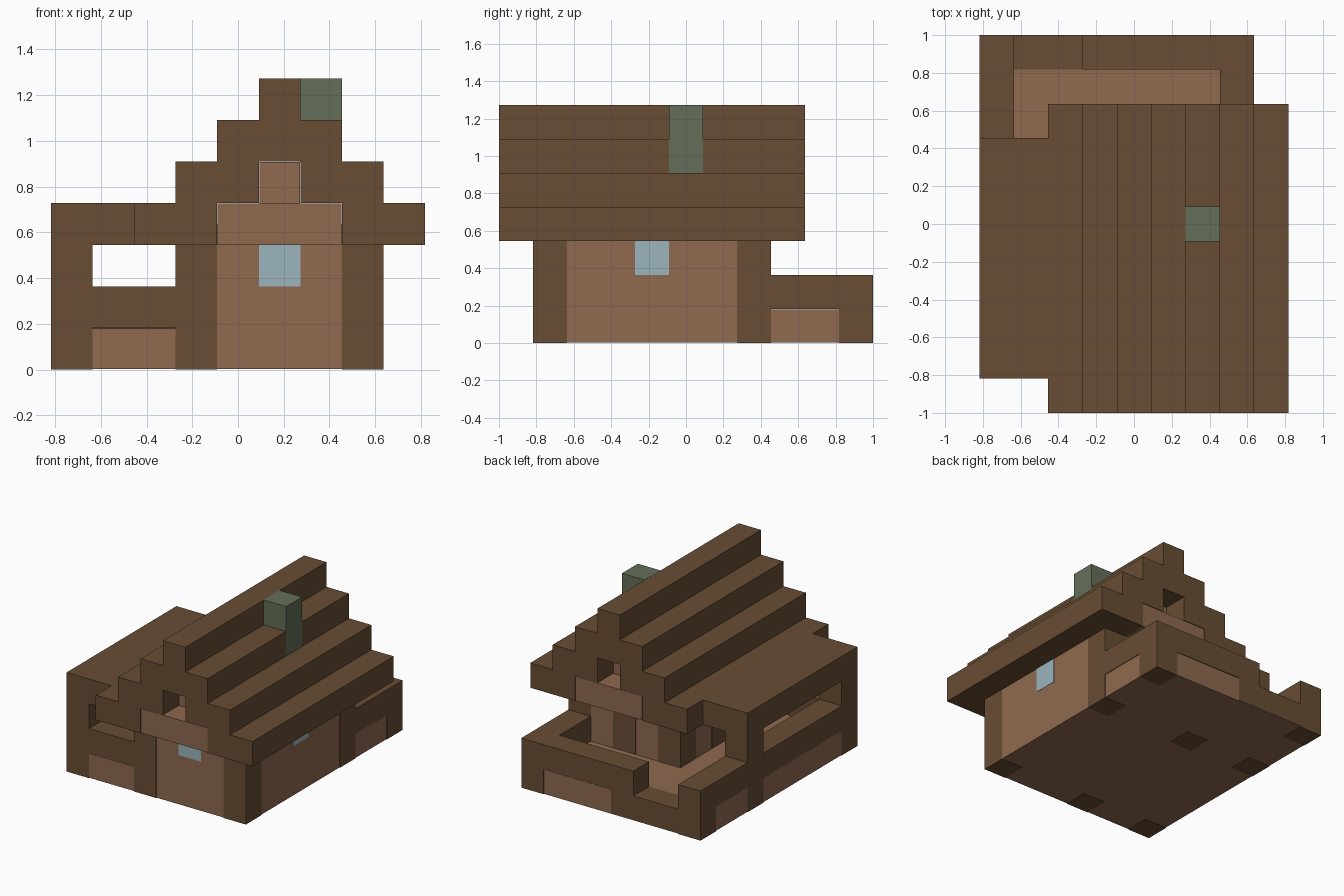
import bpy
import bmesh
from mathutils import Vector

old = bpy.data.objects.get("Cube")
if old:
    bpy.data.objects.remove(old, do_unlink=True)

U = 2 / 11                      # size of one building block
ORIGIN = Vector((-4.5, -5.5, 0))
INSET = 0.012                   # plaster sits just behind the timber


def material(name, color):
    m = bpy.data.materials.new(name)
    m.use_nodes = True
    m.diffuse_color = (*color, 1)
    bsdf = next(n for n in m.node_tree.nodes if n.type == 'BSDF_PRINCIPLED')
    bsdf.inputs["Base Color"].default_value = (*color, 1)
    return m


WOOD = material("brown_wood", (0.138, 0.075, 0.034))
PLASTER = material("tan_plaster", (0.275, 0.144, 0.080))
GLASS = material("pale_blue_glass", (0.33, 0.46, 0.51))
STONE = material("grey_green_stone", (0.127, 0.156, 0.098))


def block(name, x, y, z, mat, grow=0.0):
    """Box between block-grid limits, optionally grown or shrunk."""
    lo = (Vector((x[0], y[0], z[0])) + ORIGIN - Vector((grow,) * 3)) * U
    hi = (Vector((x[1], y[1], z[1])) + ORIGIN + Vector((grow,) * 3)) * U
    bm = bmesh.new()
    bmesh.ops.create_cube(bm, size=1)
    for v in bm.verts:
        v.co = [hi[a] if v.co[a] > 0 else lo[a] for a in range(3)]
    mesh = bpy.data.meshes.new(name)
    bm.to_mesh(mesh)
    bm.free()
    mesh.materials.append(mat)
    ob = bpy.data.objects.new(name, mesh)
    bpy.context.collection.objects.link(ob)
    return ob


# Plaster: floor slab, house walls, gable infill
block("floor", (0, 8), (1, 11), (0, 1), PLASTER, -INSET)
block("house_walls", (3, 8), (1, 8), (0, 3.5), PLASTER, -INSET)
block("gable_panel", (4, 7), (0, 9), (3, 4), PLASTER, -INSET)
block("attic_wall", (5, 6), (1, 8), (3, 5), PLASTER, -INSET)

# Timber posts
for x in (0, 3, 7):
    for y in (1, 7):
        block("post", (x, x + 1), (y, y + 1), (0, 3), WOOD)
for x in (0, 7):
    block("terrace_post", (x, x + 1), (10, 11), (0, 2), WOOD)

# Rails around the porch and terrace
rails = {
    "porch_front_rail": ((1, 3), (1, 2)),
    "porch_side_rail": ((0, 1), (2, 7)),
    "terrace_right_rail": ((0, 1), (8, 10)),
    "terrace_left_rail": ((7, 8), (8, 10)),
    "terrace_back_rail": ((3, 7), (10, 11)),
}
for name, (x, y) in rails.items():
    block(name, x, y, (1, 2), WOOD)
block("terrace_step", (1, 4), (10, 11), (0.05, 1), WOOD)

# Stepped roof with a recess in each gable
for x in ((2, 4), (7, 9)):
    block("roof_eave", x, (0, 9), (3, 4), WOOD)
for x in ((3, 5), (6, 8)):
    block("roof_lower_step", x, (0, 9), (4, 5), WOOD)
block("roof_upper_step", (4, 7), (0, 9), (5, 6), WOOD)
block("roof_ridge", (5, 6), (0, 9), (6, 7), WOOD)
block("porch_roof", (0, 2), (1, 8), (3, 4), WOOD)

# Chimney
block("chimney", (6, 7), (5, 6), (5, 7), STONE, 0.006)

# Windows and doors as thin plates on the walls
T = 0.03
block("front_window", (5, 6), (1, 1 + T), (2, 3), GLASS)
block("side_window", (8 - T, 8), (4, 5), (2, 3), GLASS)
block("back_door", (5, 6), (8 - T, 8), (1, 3), WOOD)
block("porch_door", (3, 3 + T), (5, 6), (1, 3), WOOD)
